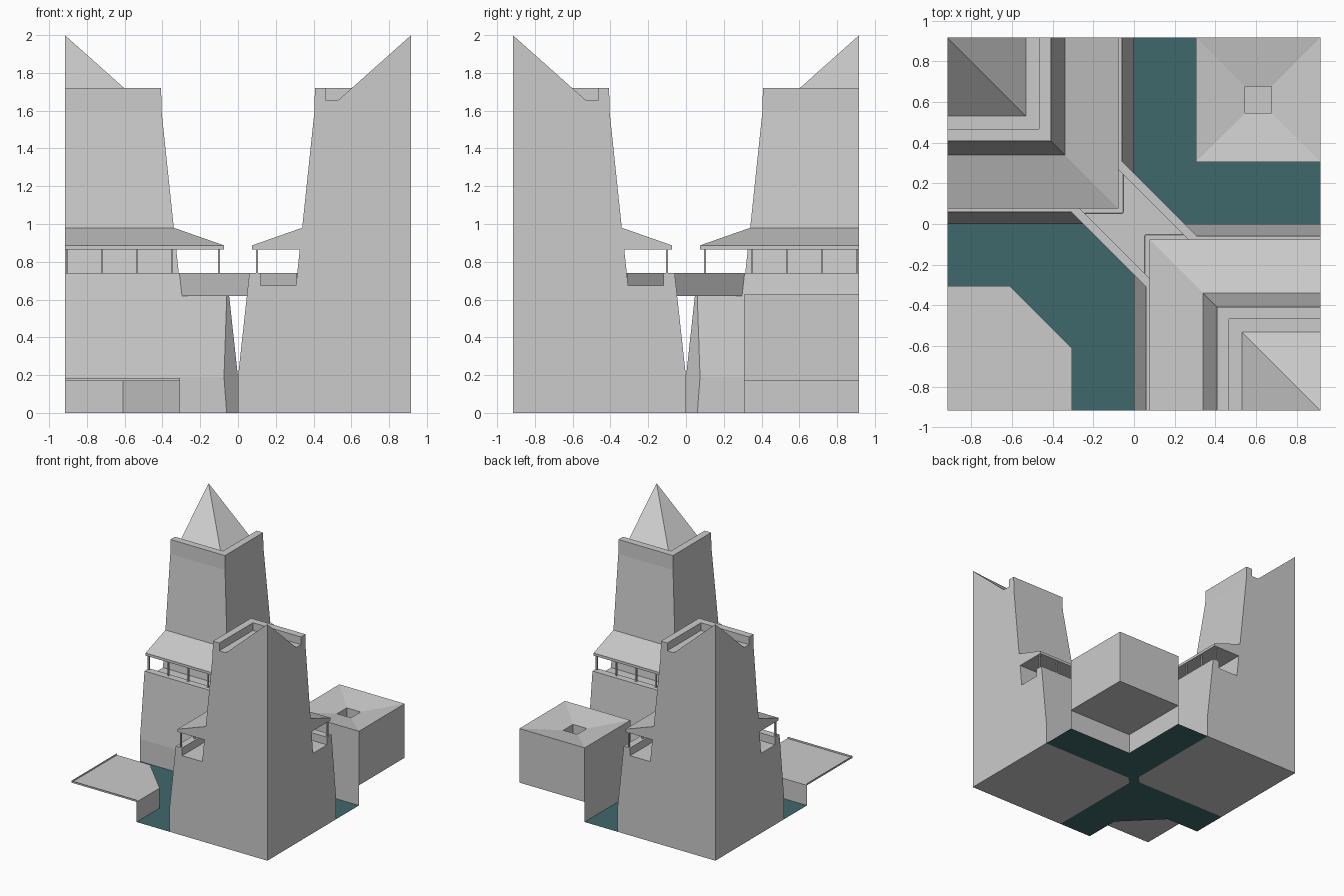
import bpy, bmesh, math
from mathutils import Matrix, Vector

if "Cube" in bpy.data.objects:
    bpy.data.objects.remove(bpy.data.objects["Cube"])

E = 0.917            # half size of the tile
C = 0.306            # canal edge
HALF_TURN = Matrix.Rotation(math.pi, 4, 'Z')


def finish(bm, name, normals=True):
    if normals:
        bmesh.ops.recalc_face_normals(bm, faces=bm.faces)
    me = bpy.data.meshes.new(name)
    bm.to_mesh(me)
    bm.free()
    ob = bpy.data.objects.new(name, me)
    bpy.context.collection.objects.link(ob)
    return ob


def face(bm, *pts):
    return bm.faces.new([bm.verts.new(p) for p in pts])


def prism(name, profile, half_len):
    """Extrude an (x, z) profile along y, then turn it onto the diagonal."""
    bm = bmesh.new()
    f = face(bm, *[(x, -half_len, z) for x, z in profile])
    r = bmesh.ops.extrude_face_region(bm, geom=[f])
    verts = [g for g in r['geom'] if isinstance(g, bmesh.types.BMVert)]
    bmesh.ops.translate(bm, vec=(0, 2 * half_len, 0), verts=verts)
    bmesh.ops.rotate(bm, matrix=Matrix.Rotation(math.pi / 4, 3, 'Z'), verts=bm.verts)
    return finish(bm, name)


# Channel cutter that opens the gallery parapets where the bridge arrives
W, WI = 0.25 / math.sqrt(2), 0.19 / math.sqrt(2)
channel = prism("channel_cutter", [(-WI, 0.675), (WI, 0.675), (WI, 0.80), (-WI, 0.80)], 0.35)
channel.hide_render = True
channel.hide_viewport = True

# Quarter tower profile: (distance from tower axis, height)
PROFILE = [(0, 0), (.917, 0), (.917, .19), (.857, .74), (.797, .74), (.797, .675),
           (.61, .675), (.59, .865), (.842, .865), (.842, .887), (.577, .98),
           (.512, 1.6), (.51, 1.72), (.45, 1.72), (.45, 1.655), (.387, 1.655), (0, 2.0)]


def tower(name, turn):
    bm = bmesh.new()
    rings = []
    for d, z in PROFILE:
        if d == 0:
            rings.append([bm.verts.new((-E, E, z))] * 3)
        else:
            rings.append([bm.verts.new(p) for p in
                          ((-E + d, E, z), (-E + d, E - d, z), (-E, E - d, z))])
    for a, b in zip(rings, rings[1:]):
        for i in (0, 1):
            vs = list(dict.fromkeys((a[i], a[i + 1], b[i + 1], b[i])))
            bm.faces.new(vs)
    # flat cut sides on the tile border
    bm.faces.new([r[0] for r in rings])
    bm.faces.new([r[2] for r in rings])
    # bevelled foot of the inner corner
    bmesh.ops.recalc_face_normals(bm, faces=bm.faces)
    geom = bm.verts[:] + bm.edges[:] + bm.faces[:]
    cut = bmesh.ops.bisect_plane(bm, geom=geom, plane_co=Vector((-.03, .03, 0)),
                                 plane_no=Vector((1, -1, 0.075)), clear_outer=True)
    edges = [e for e in cut['geom_cut'] if isinstance(e, bmesh.types.BMEdge)]
    bmesh.ops.holes_fill(bm, edges=edges, sides=0)
    bmesh.ops.transform(bm, matrix=turn, verts=bm.verts)
    ob = finish(bm, name)
    mod = ob.modifiers.new("bridge_opening", 'BOOLEAN')
    mod.operation = 'DIFFERENCE'
    mod.solver = 'EXACT'
    mod.object = channel


def posts(name, turn):
    bm = bmesh.new()
    for t in (.35, .535, .72, .905):
        for x, y in ((-t, .10), (-.10, t)):
            m = Matrix.Translation((x, y, .802)) @ Matrix.Diagonal((.012, .012, .13, 1))
            bmesh.ops.create_cube(bm, size=1, matrix=turn @ m)
    finish(bm, name)


for side, turn in (("back", Matrix.Identity(4)), ("front", HALF_TURN)):
    tower(side + "_tower", turn)
    posts(side + "_gallery_posts", turn)

# Diagonal bridge with parapets
prism("bridge", [(-W, .62), (W, .62), (W, .74), (WI, .74), (WI, .674),
                 (-WI, .674), (-WI, .74), (-W, .74)], 0.30)

# Courtyard house: canal walls, border walls, floor, inward roof and light shaft
bm = bmesh.new()


def square(lo, hi, z):
    return [(lo, lo, z), (hi, lo, z), (hi, hi, z), (lo, hi, z)]


eaves, rim, pit = square(C, E, .627), square(.545, .675, .585), square(.545, .675, .172)
foot = [(x, y, 0 if C in (x, y) else .17) for x, y, z in eaves]
base = square(C, E, .17)
for i in range(4):
    j = (i + 1) % 4
    z0 = 0 if i in (0, 3) else .17
    a, b = base[i], base[j]
    face(bm, (a[0], a[1], z0), (b[0], b[1], z0), eaves[j], eaves[i])
    face(bm, eaves[i], eaves[j], rim[j], rim[i])
    face(bm, rim[i], rim[j], pit[j], pit[i])
face(bm, *pit)
face(bm, *base[::-1])
bmesh.ops.remove_doubles(bm, verts=bm.verts, dist=0.0001)
finish(bm, "courtyard_house", normals=False)

# Low quay with canal walls and a thin kerb on the tile border
bm = bmesh.new()
quay = [(-E, -E), (-C, -E), (-C, -.61), (-.61, -C), (-E, -C)]
face(bm, *[(x, y, .17) for x, y in quay])
for i in range(5):
    (ax, ay), (bx, by) = quay[i], quay[(i + 1) % 5]
    z0, z1 = (0, .17) if i in (1, 2, 3) else (.17, .185)
    face(bm, (ax, ay, z0), (bx, by, z0), (bx, by, z1), (ax, ay, z1))
bmesh.ops.remove_doubles(bm, verts=bm.verts, dist=0.0001)
finish(bm, "quay", normals=False)

# Canal water
bm = bmesh.new()
face(bm, *[(x, y, 0) for x, y in (
    (-E, -C), (-.61, -C), (-C, -.61), (-C, -E), (0, -E), (0, -.06), (.06, 0), (E, 0),
    (E, C), (C, C), (C, E), (0, E), (0, .06), (-.06, 0), (-E, 0))])
water = finish(bm, "water", normals=False)
mat = bpy.data.materials.new("water_teal")
mat.diffuse_color = (0.05, 0.14, 0.15, 1)
mat.use_nodes = True
mat.node_tree.nodes["Principled BSDF"].inputs["Base Color"].default_value = mat.diffuse_color
water.data.materials.append(mat)
